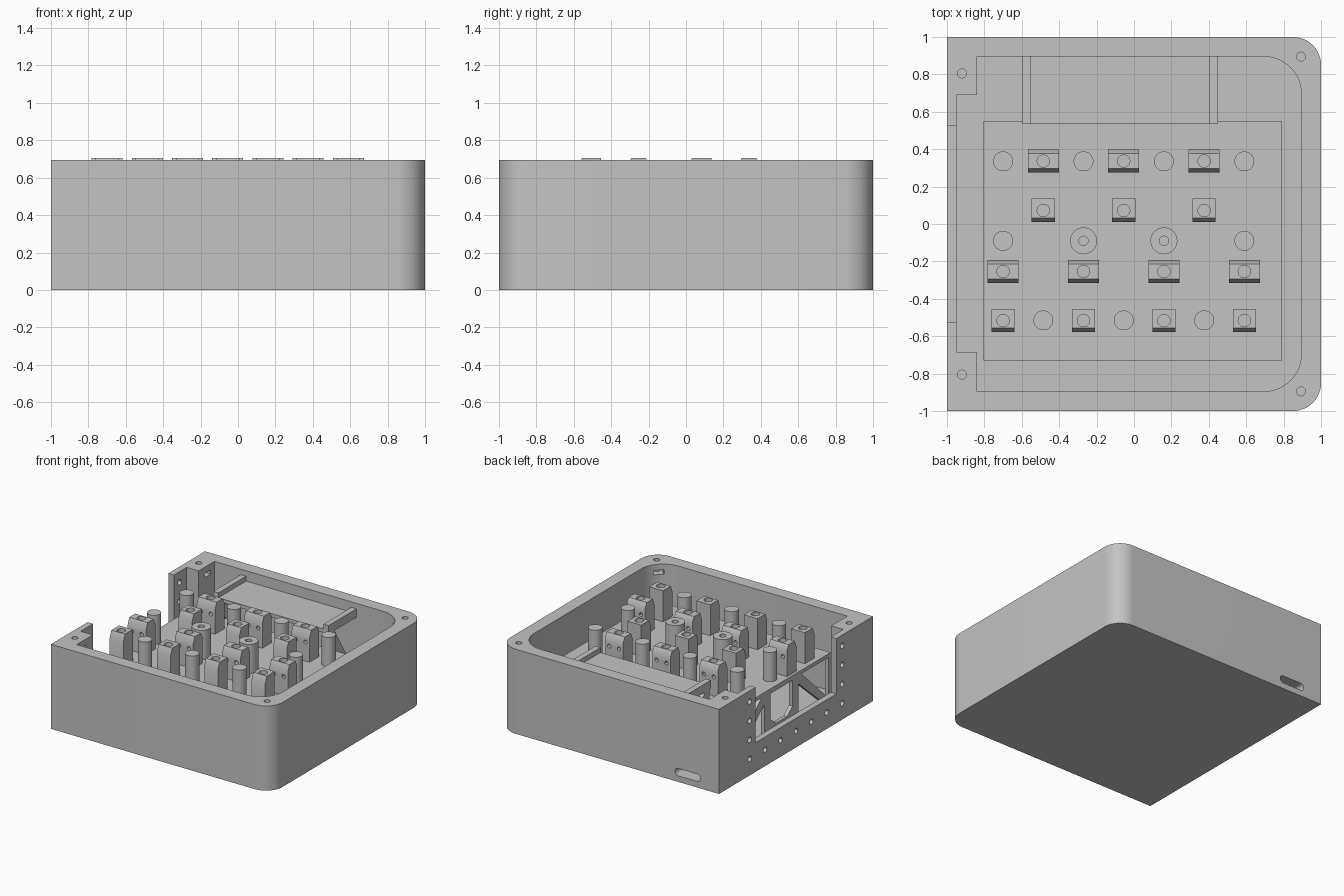
import bpy, bmesh, math
from math import pi, cos, sin

cube = bpy.data.objects.get("Cube")
if cube:
    bpy.data.objects.remove(cube)

grey = bpy.data.materials.new("plain_grey")
grey.use_nodes = True
colour = (0.55, 0.55, 0.55, 1)
grey.diffuse_color = colour
grey.node_tree.nodes["Principled BSDF"].inputs["Base Color"].default_value = colour


def arc(cx, cy, r, start, end, n=12):
    return [(cx + r * cos(start + (end - start) * i / n),
             cy + r * sin(start + (end - start) * i / n)) for i in range(n + 1)]


def circle(cx, cy, r, n=24):
    return arc(cx, cy, r, 0, 2 * pi, n)[:-1]


def rect(a0, b0, a1, b1):
    return [(a0, b0), (a1, b0), (a1, b1), (a0, b1)]


def prism(name, pts, lo, hi, axis="z"):
    """Extrude a 2D profile from lo to hi along an axis."""
    place = {"x": lambda a, b, h: (h, a, b),
             "y": lambda a, b, h: (a, h, b),
             "z": lambda a, b, h: (a, b, h)}[axis]
    bm = bmesh.new()
    rings = [[bm.verts.new(place(a, b, h)) for a, b in pts] for h in (lo, hi)]
    for ring in rings:
        bm.faces.new(ring)
    n = len(pts)
    for i in range(n):
        j = (i + 1) % n
        bm.faces.new((rings[0][i], rings[0][j], rings[1][j], rings[1][i]))
    bmesh.ops.recalc_face_normals(bm, faces=bm.faces)
    mesh = bpy.data.meshes.new(name)
    bm.to_mesh(mesh)
    bm.free()
    mesh.materials.append(grey)
    ob = bpy.data.objects.new(name, mesh)
    bpy.context.scene.collection.objects.link(ob)
    return ob


def cut(ob, cutters):
    """Subtract every cutter, bake the result and drop the cutters."""
    for c in cutters:
        c.hide_render = True
        mod = ob.modifiers.new("cut", "BOOLEAN")
        mod.operation, mod.solver, mod.object = "DIFFERENCE", "EXACT", c
    graph = bpy.context.evaluated_depsgraph_get()
    graph.update()
    baked = bpy.data.meshes.new_from_object(ob.evaluated_get(graph))
    ob.modifiers.clear()
    ob.data = baked
    for c in cutters:
        bpy.data.objects.remove(c)


def smooth(ob):
    bpy.ops.object.select_all(action="DESELECT")
    ob.select_set(True)
    bpy.context.view_layer.objects.active = ob
    bpy.ops.object.shade_smooth_by_angle(angle=math.radians(30))


FLOOR, DECK, RIM, KEY_TOP = 0.04, 0.45, 0.695, 0.705

# Case: rounded on the right side, square on the left
r = 0.15
outer = [(-1, -1)] + arc(1 - r, r - 1, r, -pi / 2, 0) + arc(1 - r, 1 - r, r, 0, pi / 2) + [(-1, 1)]
case = prism("case", outer, 0, RIM)
w, k = 0.895, 0.2
cavity = ([(-0.95, -0.685), (-0.84, -0.685), (-0.84, -w)]
          + arc(w - k, k - w, k, -pi / 2, 0) + arc(w - k, w - k, k, 0, pi / 2)
          + [(-0.84, w), (-0.84, 0.69), (-0.95, 0.69)])
cutters = [prism("cavity", cavity, FLOOR, 1),
           prism("side_opening", rect(-0.525, 0.24, 0.525, 1), -1.1, -0.9, "x")]

# Cable slot low in the back wall
slot = arc(-0.63, 0.08, 0.03, -pi / 2, pi / 2) + arc(-0.8, 0.08, 0.03, pi / 2, 3 * pi / 2)
cutters.append(prism("cable_slot", slot, 0.85, 1.1, "y"))

# Panel screw holes around the side opening
spots = [(s * 0.6, 0.135 + i * 0.157) for s in (-1, 1) for i in range(4)]
spots += [(i * 0.2, 0.135) for i in range(-2, 3)]
for y, z in spots:
    cutters.append(prism("panel_hole", circle(y, z, 0.022, 16), -1.1, -0.9, "x"))

# Lid screw holes and the nut slots below them
for s in (-1, 1):
    cutters.append(prism("lid_hole", circle(-0.92, s * 0.805, 0.024, 16), 0.5, 1))
    cutters.append(prism("lid_hole", circle(0.893, s * 0.895, 0.024, 16), 0.5, 1))
    cutters.append(prism("nut_slot", rect(-0.96, s * 0.805 - 0.04, -0.8, s * 0.805 + 0.04), 0.61, 0.645))
    corner = prism("nut_slot", rect(-0.12, -0.04, 0.05, 0.04), 0.61, 0.645)
    corner.location = (0.893, s * 0.895, 0)
    corner.rotation_euler.z = s * pi / 4
    cutters.append(corner)
cut(case, cutters)
smooth(case)

# Deck carrying the keys
X0, X1, Y0, Y1, MID = -0.805, 0.79, -0.73, 0.55, -0.09
prism("deck", rect(X0, Y0, X1, Y1), DECK - 0.03, DECK)

# Trussed frames under both ends of the deck
for side, x in (("right", X0), ("left", X1 - 0.03)):
    centre = prism(side + "_frame_centre", rect(MID - 0.22, FLOOR, MID + 0.22, DECK - 0.03), x, x + 0.03, "x")
    half = [(0.143, 0.41), (0.143, 0.2), (0.07, 0.14)]
    window = [(MID + a, b) for a, b in half] + [(MID - a, b) for a, b in reversed(half)]
    cut(centre, [prism("window", window, x - 0.1, x + 0.1, "x")])
    for s in (-1, 1):
        parts = {"post": [(0.61, FLOOR), (0.64, FLOOR), (0.64, 0.42), (0.61, 0.42)],
                 "rail": [(0.2, FLOOR), (0.64, FLOOR), (0.64, 0.08), (0.2, 0.08)],
                 "brace": [(0.2, 0.42), (0.2, 0.37), (0.58, FLOOR), (0.63, FLOOR), (0.63, 0.07), (0.26, 0.42)]}
        for part, pts in parts.items():
            prism(side + "_frame_" + part, [(MID + s * a, b) for a, b in pts], x, x + 0.03, "x")

# Raised shelf at the back with side rails and braced brackets
prism("shelf", rect(-0.6, 0.535, 0.45, 0.9), 0.58, 0.61)
for x in (-0.6, 0.403):
    e = x + 0.047
    prism("shelf_rail", rect(0.535, 0.58, 0.9, 0.65), x, e, "x")
    prism("shelf_post", rect(0.55, FLOOR, 0.6, 0.6), x, e, "x")
    prism("shelf_brace", [(0.55, 0.6), (0.55, 0.53), (0.85, FLOOR), (0.9, FLOOR), (0.9, 0.1), (0.6, 0.6)], x, e, "x")

outer_x = [-0.7, -0.27, 0.16, 0.59]
inner_x = [-0.485, -0.055, 0.375]

# Round posts
pegs = [(x, 0.335) for x in outer_x] + [(x, -0.515) for x in inner_x]
pegs += [(outer_x[0], MID), (outer_x[3], MID)]
for x, y in pegs:
    smooth(prism("round_post", circle(x, y, 0.053, 32), DECK, 0.69))

# Screw bosses
for x in outer_x[1:3]:
    boss = prism("screw_boss", circle(x, MID, 0.072, 32), DECK, 0.69)
    cut(boss, [prism("bore", circle(x, MID, 0.025), 0.5, 1)])
    smooth(boss)


def block(name, x, front, back, half, wide):
    """Chamfered block with a top bore; wide ones also have two cross holes."""
    pts = [(front, DECK), (back, DECK)]
    if wide:
        pts += [(back, 0.665), (back - 0.022, KEY_TOP)]
    else:
        pts += [(back, KEY_TOP)]
    pts += [(front + 0.022, KEY_TOP), (front, 0.65)]
    ob = prism(name, pts, x - half, x + half, "x")
    tools = [prism("bore", circle(x, (front + back) / 2, 0.033), 0.64, 1)]
    if wide:
        tools += [prism("cross_hole", circle(x + d, 0.605, 0.016, 12), front - 0.1, back + 0.1, "y")
                  for d in (-0.045, 0.045)]
    cut(ob, tools)
    smooth(ob)


# Four rows of blocks
for x in inner_x:
    block("wide_block", x, 0.275, 0.398, 0.083, True)
    block("narrow_block", x, 0.01, 0.135, 0.062, False)
for x in outer_x:
    block("wide_block", x, -0.315, -0.193, 0.083, True)
    block("narrow_block", x, -0.578, -0.455, 0.062, False)
